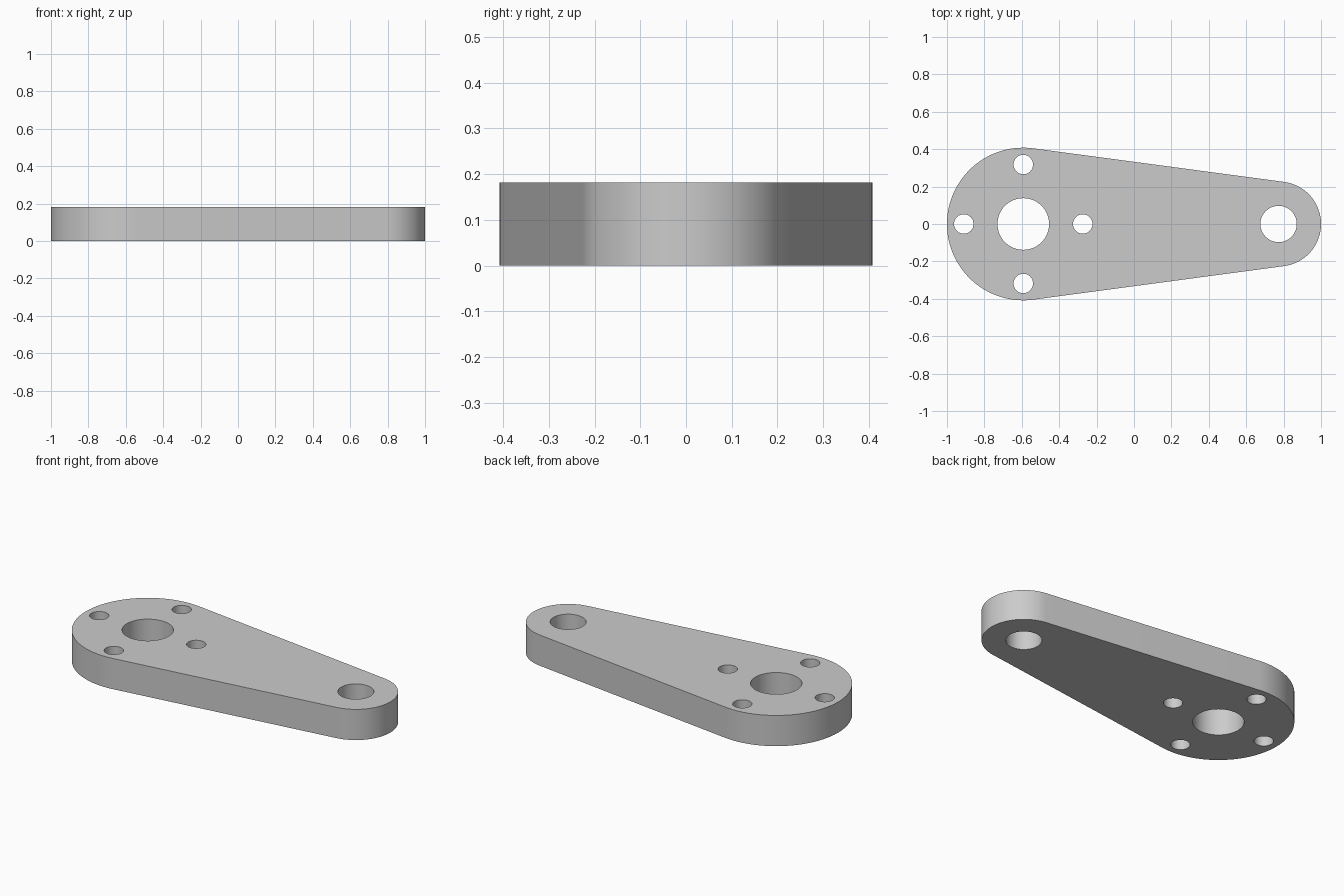
import bpy
import bmesh
from math import acos, cos, sin, pi, radians

if "Cube" in bpy.data.objects:
    bpy.data.objects.remove(bpy.data.objects["Cube"], do_unlink=True)

HEIGHT = 0.182
BIG_X, BIG_R = -0.592, 0.408
END_X, END_R = 0.773, 0.227
BOLT_CIRCLE = 0.318


def arc(cx, cy, radius, start, stop, steps):
    """Points along an arc, both ends included."""
    angles = (start + (stop - start) * i / steps for i in range(steps + 1))
    return [(cx + radius * cos(a), cy + radius * sin(a)) for a in angles]


def circle(cx, cy, radius, steps=64):
    return arc(cx, cy, radius, 0, 2 * pi, steps)[:-1]


# Outline: two round ends joined by their common tangents
tangent = acos((BIG_R - END_R) / (END_X - BIG_X))
outline = (arc(END_X, 0, END_R, -tangent, tangent, 48)
           + arc(BIG_X, 0, BIG_R, tangent, 2 * pi - tangent, 72))

# Holes: hub bore, end bore and four bolt holes around the hub
loops = [outline, circle(BIG_X, 0, 0.138), circle(END_X, 0, 0.097)]
for i in range(4):
    a = i * pi / 2
    loops.append(circle(BIG_X + BOLT_CIRCLE * cos(a), BOLT_CIRCLE * sin(a), 0.052, 48))

# Fill the flat profile and raise it into a plate
bm = bmesh.new()
for points in loops:
    verts = [bm.verts.new((x, y, 0)) for x, y in points]
    for i, v in enumerate(verts):
        bm.edges.new((verts[i - 1], v))
bmesh.ops.triangle_fill(bm, use_beauty=True, edges=bm.edges[:], normal=(0, 0, 1))
raised = bmesh.ops.extrude_face_region(bm, geom=bm.faces[:], use_keep_orig=True)
top = [g for g in raised["geom"] if isinstance(g, bmesh.types.BMVert)]
bmesh.ops.translate(bm, verts=top, vec=(0, 0, HEIGHT))
bmesh.ops.recalc_face_normals(bm, faces=bm.faces[:])

mesh = bpy.data.meshes.new("link_plate")
bm.to_mesh(mesh)
bm.free()
plate = bpy.data.objects.new("link_plate", mesh)
bpy.context.collection.objects.link(plate)

# Plain grey metal
grey = bpy.data.materials.new("plain_grey")
grey.use_nodes = True
colour = (0.6, 0.6, 0.6, 1)
grey.diffuse_color = colour
grey.node_tree.nodes["Principled BSDF"].inputs["Base Color"].default_value = colour
mesh.materials.append(grey)

# Smooth walls with crisp rims
bpy.ops.object.select_all(action="DESELECT")
plate.select_set(True)
bpy.context.view_layer.objects.active = plate
bpy.ops.object.shade_smooth_by_angle(angle=radians(30))
